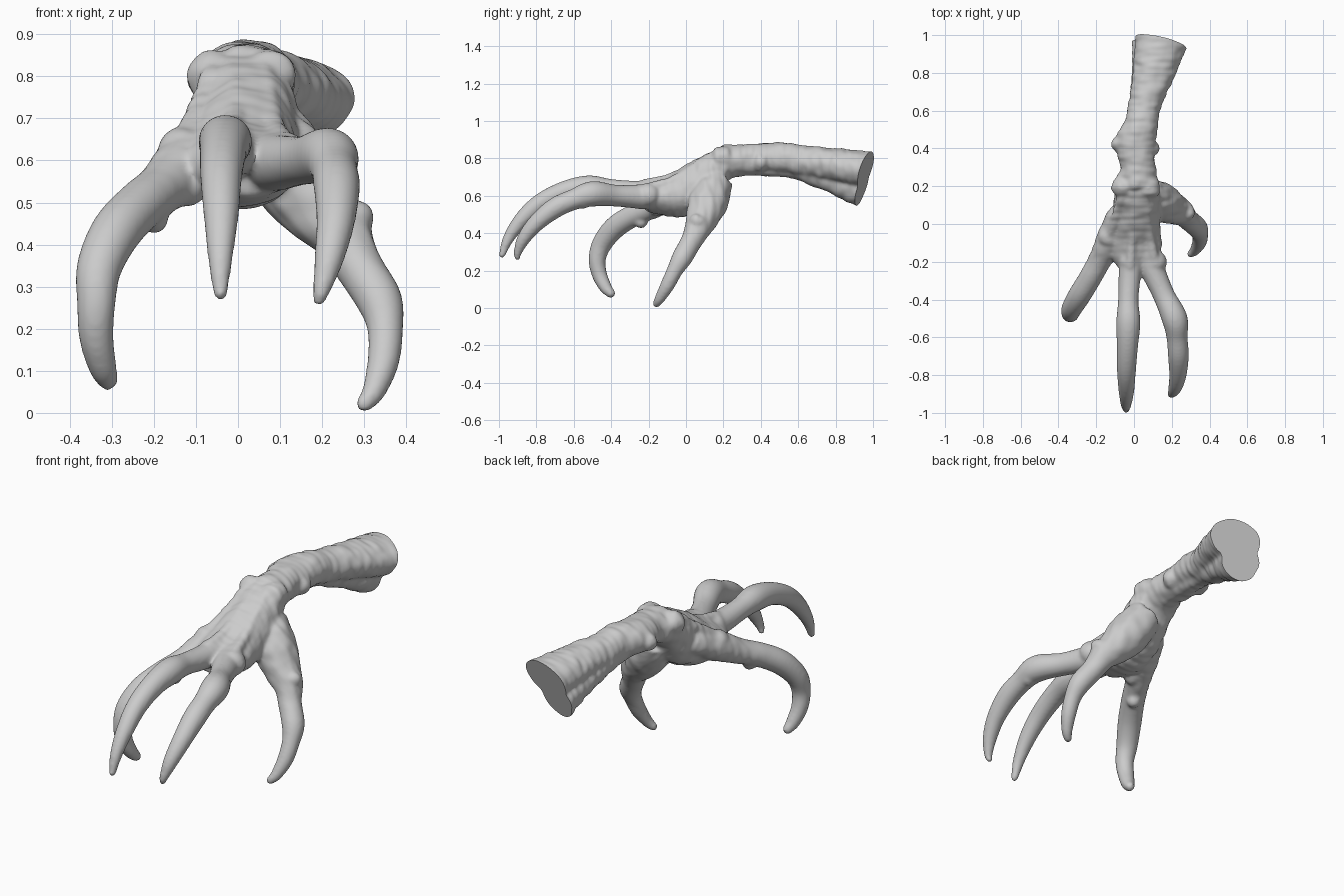
import bpy, bmesh, math
from mathutils import Vector, noise

if "Cube" in bpy.data.objects:
    bpy.data.objects.remove(bpy.data.objects["Cube"])

bm = bmesh.new()


def catmull(p0, p1, p2, p3, t):
    return [0.5 * (2 * b + (c - a) * t + (2 * a - 5 * b + 4 * c - d) * t * t
                   + (3 * b - a - 3 * c + d) * t ** 3)
            for a, b, c, d in zip(p0, p1, p2, p3)]


def ball(x, y, z, r, stretch=(1, 1, 1)):
    res = bmesh.ops.create_icosphere(bm, subdivisions=3, radius=r)
    for v in res["verts"]:
        v.co = Vector((x + v.co.x * stretch[0], y + v.co.y * stretch[1], z + v.co.z * stretch[2]))


def tube(points, seg=28, steps=6):
    """Smooth limb through (x, y, z, side radius[, depth radius])."""
    pts = [p if len(p) == 5 else (*p, p[3]) for p in points]
    ext = [pts[0]] + pts + [pts[-1]]
    path = [catmull(*ext[i:i + 4], k / steps) for i in range(len(pts) - 1) for k in range(steps)]
    path.append(list(pts[-1]))
    rings = []
    for i, p in enumerate(path):
        t = (Vector(path[min(i + 1, len(path) - 1)][:3]) - Vector(path[max(i - 1, 0)][:3])).normalized()
        side = (Vector((1, 0, 0)) - t * t.x).normalized()
        up = side.cross(t)
        rings.append([bm.verts.new(Vector(p[:3]) + side * p[3] * math.cos(a) + up * p[4] * math.sin(a))
                      for a in (2 * math.pi * k / seg for k in range(seg))])
    for a, b in zip(rings, rings[1:]):
        for k in range(seg):
            bm.faces.new((a[k], a[(k + 1) % seg], b[(k + 1) % seg], b[k]))
    bm.faces.new(rings[0][::-1])
    bm.faces.new(rings[-1])
    p = pts[-1]
    if p[3] < 0.04:  # rounded claw tip
        ball(*p[:4])


# Forearm: upper bone and lower lobe
tube([(0.02, .2, .79, .11, .08), (0.02, .31, .79, .095, .085), (0.01, .43, .8, .105, .085),
      (0.04, .53, .8, .09, .085), (0.055, .62, .785, .085, .085), (0.09, .75, .77, .103, .088),
      (0.14, .95, .74, .137, .1), (0.165, 1.1, .72, .145, .105)])
tube([(0.02, .36, .77, .06), (0.03, .58, .755, .065), (0.06, .75, .7, .074),
      (0.09, .92, .65, .1), (0.1, 1.08, .61, .115)])
# Wrist bones
for b in [(-.07, .42, .79, .05), (.085, .4, .78, .05), (-.06, .2, .8, .06), (.075, .19, .8, .065),
          (0.01, .23, .82, .06)]:
    ball(*b)
# Palm
tube([(0.01, .26, .79, .1, .08), (0.015, .16, .745, .12, .095), (0.015, .07, .665, .125, .125),
      (0.005, -.03, .605, .135, .12), (0.01, -.13, .59, .14, .095), (0.03, -.21, .585, .11, .07)])
# Middle finger
tube([(0.0, -.1, .625, .065), (-.02, -.25, .62, .06), (-.03, -.4, .635, .054), (-.03, -.52, .645, .064),
      (-.035, -.65, .622, .056), (-.04, -.78, .56, .05), (-.04, -.88, .47, .042),
      (-.042, -.95, .37, .03), (-.042, -.983, .285, .018)])
# Index finger
tube([(.05, -.08, .6, .08), (.09, -.22, .595, .068), (.155, -.37, .6, .058), (.215, -.5, .61, .068),
      (.228, -.6, .58, .056), (.235, -.7, .535, .055), (.232, -.8, .455, .046),
      (.217, -.868, .37, .036), (.2, -.9, .295, .022), (.193, -.9, .268, .016)])
# Outer finger
tube([(-.06, .06, .66, .07), (-.12, -.07, .595, .075), (-.18, -.19, .535, .062), (-.235, -.29, .49, .06),
      (-.29, -.38, .43, .06), (-.33, -.448, .345, .054), (-.337, -.475, .26, .046),
      (-.337, -.463, .18, .041), (-.322, -.43, .11, .034), (-.31, -.402, .078, .025)])
# Thumb
tube([(.06, .16, .68, .09), (.13, .12, .57, .105), (.19, .09, .49, .092), (.25, .06, .42, .07),
      (.285, .025, .35, .057), (.335, -.02, .27, .055), (.35, -.06, .2, .043),
      (.345, -.1, .12, .038), (.322, -.14, .05, .028), (.3, -.158, .022, .021)])
# Knuckles and joint pads
for b in [(-.135, -.07, .625, .055), (-.02, -.2, .63, .058), (.11, -.2, .605, .064),
          (.285, .06, .465, .038), (-.2, -.24, .46, .035), (.23, -.55, .57, .04), (-.12, -.15, .54, .05)]:
    ball(*b)
# Tendons along the back of the hand
tube([(-.01, .17, .82, .03), (-.005, .05, .765, .027), (-.01, -.08, .695, .026), (-.02, -.22, .66, .03)])
tube([(.06, .16, .82, .03), (.07, .04, .745, .028), (.085, -.08, .675, .028), (.11, -.2, .64, .03)])
tube([(-.06, .16, .81, .03), (-.085, .06, .735, .028), (-.125, -.05, .655, .03)])

bmesh.ops.recalc_face_normals(bm, faces=bm.faces)
mesh = bpy.data.meshes.new("raw_hand")
bm.to_mesh(mesh)
bm.free()
raw = bpy.data.objects.new("raw_hand", mesh)
bpy.context.collection.objects.link(raw)

# Fuse all parts into one skin
m = raw.modifiers.new("fuse", 'REMESH')
m.mode = 'VOXEL'
m.voxel_size = 0.009
s = raw.modifiers.new("soften", 'SMOOTH')
s.factor = 0.5
s.iterations = 8
skin = bpy.data.meshes.new_from_object(raw.evaluated_get(bpy.context.evaluated_depsgraph_get()))
bpy.data.objects.remove(raw)

# Skin wrinkles, then the slanted cut at the end of the forearm
bm = bmesh.new()
bm.from_mesh(skin)
bm.normal_update()
moves = []
for v in bm.verts:
    x, y, z = v.co
    w = min(1, max(0, (y + .3) / .35)) * min(1, max(0, (z - .3) / .2))
    n = noise.noise(Vector((x * 9, y * 34, z * 12))) + .6 * noise.noise(Vector((x * 20, y * 16, z * 20)))
    moves.append(v.normal * n * .006 * w)
for v, d in zip(bm.verts, moves):
    v.co += d
bmesh.ops.bisect_plane(bm, geom=bm.verts[:] + bm.edges[:] + bm.faces[:], dist=1e-5,
                       plane_co=(.15, .945, .7), plane_no=(.24, 1, -.33), clear_outer=True)
bmesh.ops.holes_fill(bm, edges=[e for e in bm.edges if e.is_boundary], sides=0)
bmesh.ops.triangulate(bm, faces=[f for f in bm.faces if len(f.verts) > 4])
bmesh.ops.recalc_face_normals(bm, faces=bm.faces)
bm.to_mesh(skin)
bm.free()

hand = bpy.data.objects.new("clawed_hand", skin)
bpy.context.collection.objects.link(hand)
bpy.context.view_layer.objects.active = hand
hand.select_set(True)
bpy.ops.object.shade_smooth_by_angle(angle=math.radians(50))
